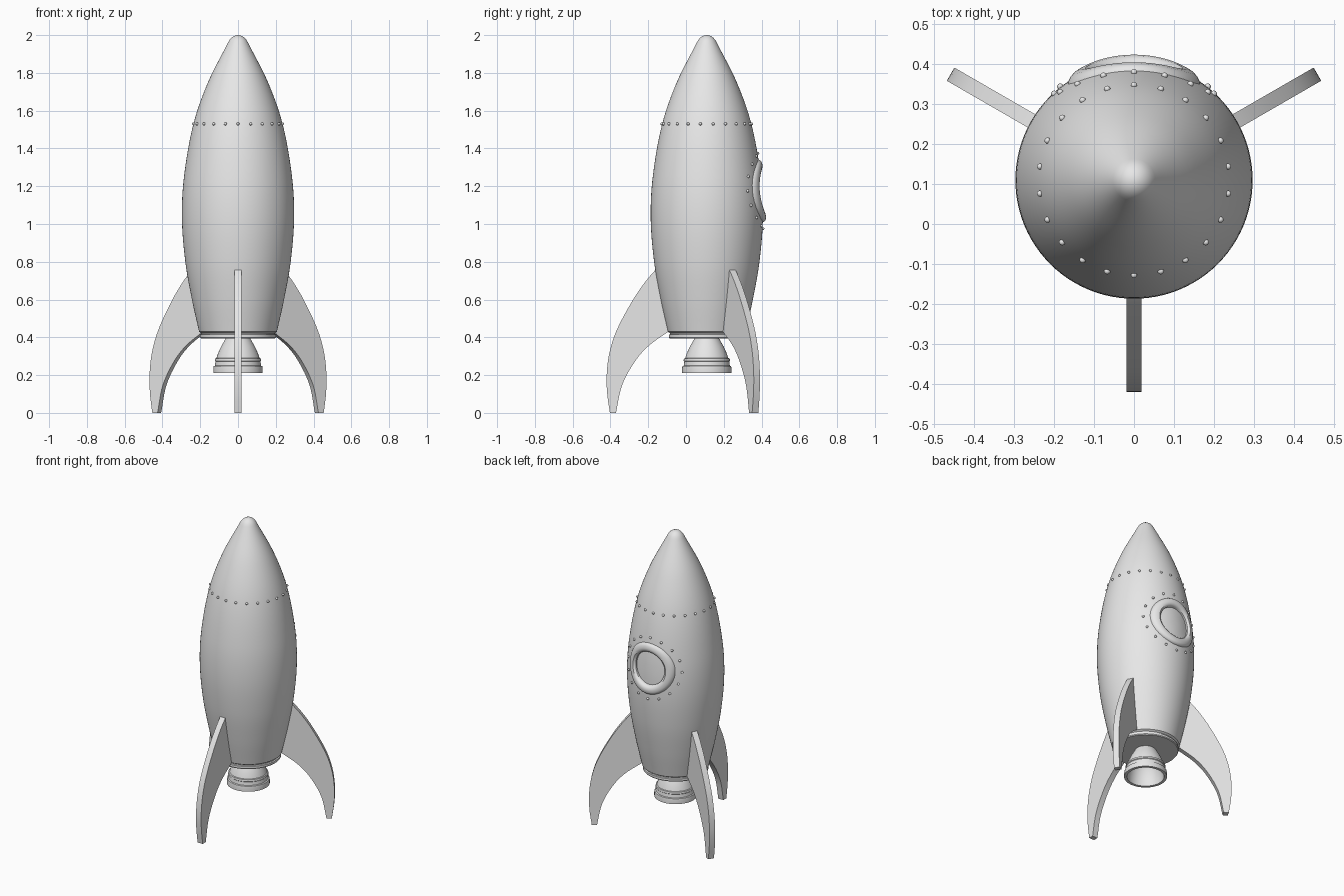
import bpy, bmesh
from math import sin, cos, pi, sqrt, radians
from mathutils import Matrix, Vector

cube = bpy.data.objects.get("Cube")
if cube:
    bpy.data.objects.remove(cube)

AXIS_Y = 0.11       # the hull axis
PORT_Z = 1.175      # porthole centre height

grey = bpy.data.materials.new("light_grey")
grey.use_nodes = True
grey.diffuse_color = (0.8, 0.8, 0.8, 1)
grey.node_tree.nodes["Principled BSDF"].inputs["Base Color"].default_value = (0.8, 0.8, 0.8, 1)


def finish(name, bm, angle=35):
    bmesh.ops.recalc_face_normals(bm, faces=bm.faces)
    mesh = bpy.data.meshes.new(name)
    bm.to_mesh(mesh)
    bm.free()
    mesh.materials.append(grey)
    mesh.shade_smooth()
    mesh.set_sharp_from_angle(angle=radians(angle))
    obj = bpy.data.objects.new(name, mesh)
    bpy.context.collection.objects.link(obj)
    return obj


def smooth_at(points, z):
    """Smooth radius at height z through (z, radius) points."""
    n = len(points)

    def slope(i):
        a, b = points[max(i - 1, 0)], points[min(i + 1, n - 1)]
        return (b[1] - a[1]) / (b[0] - a[0])
    i = next((k for k in range(n - 2) if z <= points[k + 1][0]), n - 2)
    (z0, r0), (z1, r1) = points[i], points[i + 1]
    d = z1 - z0
    t = (z - z0) / d
    return ((2*t**3 - 3*t**2 + 1) * r0 + (t**3 - 2*t**2 + t) * d * slope(i)
            + (3*t**2 - 2*t**3) * r1 + (t**3 - t**2) * d * slope(i + 1))


def lathe(name, profile, steps=96):
    """Spin a (radius, z) profile about the hull axis."""
    bm = bmesh.new()
    verts = [bm.verts.new((r, AXIS_Y, z)) for r, z in profile]
    edges = [bm.edges.new(p) for p in zip(verts, verts[1:])]
    bmesh.ops.spin(bm, geom=verts + edges, cent=(0, AXIS_Y, 0), axis=(0, 0, 1),
                   angle=2 * pi, steps=steps)
    bmesh.ops.remove_doubles(bm, verts=bm.verts, dist=0.0002)
    return finish(name, bm)


HULL = [(0.43, 0.206), (0.6, 0.244), (0.8, 0.279), (1.03, 0.297), (1.25, 0.286),
        (1.53, 0.236), (1.75, 0.159), (1.96, 0.053)]


def on_hull(x, z, lift=0.0):
    """Point on the back of the hull, pushed outward along y."""
    return Vector((x, AXIS_Y + sqrt(smooth_at(HULL, z)**2 - x * x) + lift, z))


def around_port(radius, angle, lift=0.0):
    return on_hull(radius * cos(angle), PORT_Z + radius * sin(angle), lift)


# Hull with a small rim at the base and a rounded tip
rim = [(0, 0.395), (0.197, 0.395), (0.201, 0.4), (0.201, 0.414), (0.194, 0.417), (0.194, 0.422)]
wall = [(smooth_at(HULL, z), z) for z in (0.43 + 1.53 * i / 50 for i in range(51))]
tip = [(0.046, 1.973), (0.036, 1.985), (0.024, 1.994), (0.011, 1.999), (0, 2)]
hull = lathe("hull", rim + wall + tip)

# Porthole recess cut into the hull
bm = bmesh.new()
bmesh.ops.create_cone(bm, cap_ends=True, segments=64, radius1=0.112, radius2=0.112, depth=0.3,
                      matrix=Matrix.Translation((0, AXIS_Y + 0.35, PORT_Z))
                      @ Matrix.Rotation(pi / 2, 4, 'X'))
cutter = finish("porthole_cutter", bm)
cutter.hide_render = True
mod = hull.modifiers.new("porthole_recess", 'BOOLEAN')
mod.operation = 'DIFFERENCE'
mod.object = cutter
bpy.context.view_layer.objects.active = hull
bpy.ops.object.modifier_apply(modifier=mod.name)
bpy.data.objects.remove(cutter)


def port_part(name, section, steps=64, capped=False):
    """Sweep a (radius, lift) section round the porthole, following the hull."""
    bm = bmesh.new()
    rings = [[bm.verts.new(around_port(r, 2 * pi * i / steps, h)) for i in range(steps)]
             for r, h in section]
    for a, b in zip(rings, rings[1:]):
        for i in range(steps):
            j = (i + 1) % steps
            bm.faces.new((a[i], a[j], b[j], b[i]))
    if capped:
        bm.faces.new(rings[-1])
    return finish(name, bm)


port_part("porthole_frame", [(0.168, -0.012), (0.165, 0.004), (0.159, 0.012), (0.15, 0.016),
                             (0.135, 0.017), (0.122, 0.014), (0.114, 0.007), (0.108, -0.002),
                             (0.107, -0.03)])
port_part("porthole_glass", [(0.109, -0.014), (0.08, -0.014), (0.05, -0.014), (0.02, -0.014)],
          capped=True)


# Rivets round the nose seam and the porthole
def rivets(name, places):
    bm = bmesh.new()
    for p in places:
        bmesh.ops.create_icosphere(bm, subdivisions=2, radius=0.008, matrix=Matrix.Translation(p))
    finish(name, bm, 60)


seam_r = smooth_at(HULL, 1.53) + 0.002
rivets("nose_rivets", [Vector((seam_r * sin(a), AXIS_Y - seam_r * cos(a), 1.53))
                       for a in (2 * pi * i / 22 for i in range(22))])
rivets("porthole_rivets", [around_port(0.2, 2 * pi * i / 16, 0.002) for i in range(16)])

# Hollow engine bell with two raised bands
lathe("engine_nozzle", [(0.055, 0.41), (0.07, 0.385), (0.09, 0.35), (0.106, 0.315), (0.114, 0.29),
                        (0.121, 0.288), (0.123, 0.276), (0.119, 0.272), (0.122, 0.25),
                        (0.129, 0.247), (0.131, 0.235), (0.131, 0.212), (0.113, 0.212),
                        (0.11, 0.25), (0.1, 0.3), (0.08, 0.345), (0.05, 0.385), (0, 0.39)], 64)

# Three swept fins
OUTER = [(0, 0.513), (0.1, 0.527), (0.2, 0.53), (0.32, 0.515), (0.44, 0.476),
         (0.6, 0.39), (0.7, 0.321), (0.757, 0.272)]
INNER = [(0, 0.481), (0.15, 0.447), (0.28, 0.375), (0.36, 0.302), (0.43, 0.203)]
THICK = 0.038


def fin(name, turn):
    outline = [(smooth_at(OUTER, z), z) for z in (0.757 * i / 28 for i in range(29))]
    outline += [(0.2, 0.757), (0.15, 0.43)]
    outline += [(smooth_at(INNER, z), z) for z in (0.43 * (1 - i / 20) for i in range(21))]
    bm = bmesh.new()
    face = bm.faces.new([bm.verts.new((-THICK / 2, -r, z)) for r, z in outline])
    new = bmesh.ops.extrude_face_region(bm, geom=[face])["geom"]
    bmesh.ops.translate(bm, vec=(THICK, 0, 0),
                        verts=[v for v in new if isinstance(v, bmesh.types.BMVert)])
    bm.transform(Matrix.Translation((0, AXIS_Y, 0)) @ Matrix.Rotation(turn, 4, 'Z'))
    finish(name, bm)


for side, turn in (("front_fin", 0), ("left_fin", 2 * pi / 3), ("right_fin", -2 * pi / 3)):
    fin(side, turn)
